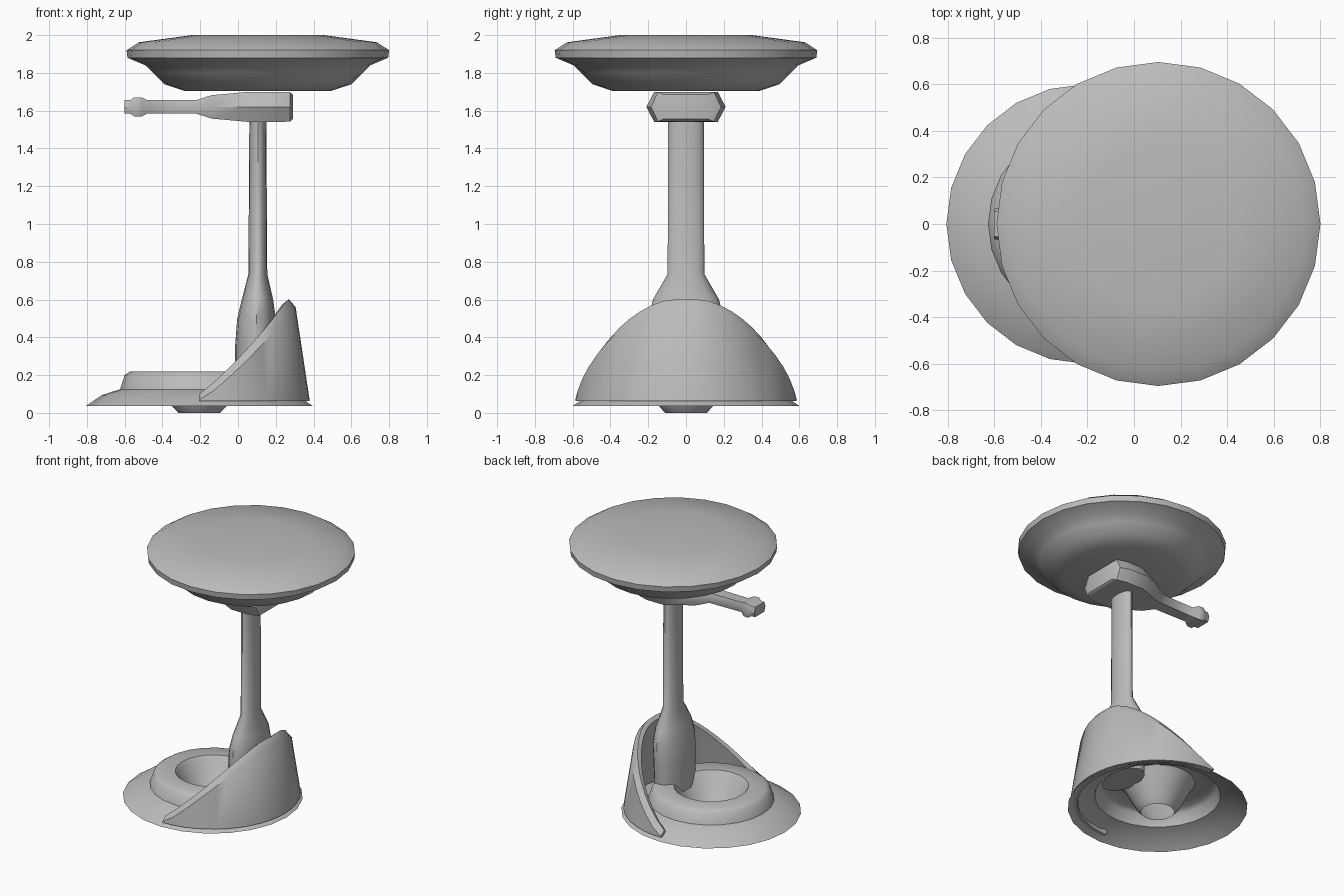
import bpy, bmesh, math

if "Cube" in bpy.data.objects:
    bpy.data.objects.remove(bpy.data.objects["Cube"])

grey = bpy.data.materials.new("warm grey")
grey.diffuse_color = (0.5, 0.5, 0.5, 1)
grey.use_nodes = True
grey.node_tree.nodes["Principled BSDF"].inputs["Base Color"].default_value = grey.diffuse_color


def finish(name, bm, angle=40):
    bmesh.ops.recalc_face_normals(bm, faces=bm.faces)
    mesh = bpy.data.meshes.new(name)
    bm.to_mesh(mesh)
    bm.free()
    mesh.materials.append(grey)
    ob = bpy.data.objects.new(name, mesh)
    bpy.context.collection.objects.link(ob)
    bpy.ops.object.select_all(action='DESELECT')
    ob.select_set(True)
    bpy.context.view_layer.objects.active = ob
    bpy.ops.object.shade_smooth_by_angle(angle=math.radians(angle))
    return ob


def loft(name, rings, cap_start=True, cap_end=True, angle=40):
    """Skin a list of closed point rings."""
    bm = bmesh.new()
    loops = [[bm.verts.new(p) for p in ring] for ring in rings]
    n = len(loops[0])
    for a, b in zip(loops, loops[1:]):
        for i in range(n):
            j = (i + 1) % n
            bm.faces.new((a[i], a[j], b[j], b[i]))
    if cap_start:
        bm.faces.new(loops[0])
    if cap_end:
        bm.faces.new(loops[-1])
    return finish(name, bm, angle)


def ellipse(cx, z, rx, ry, n=24):
    return [(cx + rx * math.cos(2 * math.pi * i / n),
             ry * math.sin(2 * math.pi * i / n), z) for i in range(n)]


# Round cushion seat
seat = [(0.39, 1.705), (0.495, 1.74), (0.555, 1.80), (0.595, 1.84), (0.69, 1.88),
        (0.695, 1.92), (0.63, 1.962), (0.35, 2.0)]
loft("seat", [ellipse(0.105, z, r, r) for r, z in seat])

# Height lever: six-sided sections along x (x, half width, half height)
lever = [(0.29, 0.15, 0.065), (0.275, 0.185, 0.078), (0.20, 0.21, 0.08),
         (0.06, 0.21, 0.08), (-0.14, 0.10, 0.062), (-0.22, 0.055, 0.036),
         (-0.48, 0.05, 0.036), (-0.51, 0.075, 0.05), (-0.55, 0.08, 0.05),
         (-0.57, 0.07, 0.036), (-0.60, 0.065, 0.036)]
hexagon = [(1, 0), (0.8, 1), (-0.8, 1), (-1, 0), (-0.8, -1), (0.8, -1)]
loft("height_lever", [[(x, w * u, 1.62 + h * v) for u, v in hexagon]
                      for x, w, h in lever])

# Oval column flaring into its foot (centre x, z, half x, half y)
column = [(0.092, 0.14, 0.107, 0.18), (0.092, 0.36, 0.107, 0.195),
          (0.098, 0.50, 0.102, 0.20), (0.103, 0.60, 0.083, 0.175),
          (0.105, 0.735, 0.05, 0.097), (0.105, 1.55, 0.045, 0.095)]
loft("column", [ellipse(cx, z, rx, ry, 16) for cx, z, rx, ry in column])

# Thin open base: brim, raised ring and funnel with a hole
base = [(0.60, 0.037), (0.515, 0.095), (0.42, 0.125), (0.395, 0.20), (0.365, 0.22),
        (0.25, 0.22), (0.225, 0.185), (0.145, 0.037), (0.11, 0.0)]
loft("base", [ellipse(-0.205, z, r, r) for r, z in base], False, False)

# Curved back shield, its top edge cut along a slope
sections = []
for i in range(25):
    a = math.radians(-90 + 7.5 * i)
    c, s = math.cos(a), math.sin(a)
    top = 0.10 + 0.5 * min(1, c * 1.02) ** 1.08
    bottom = 0.062

    def point(r, z):
        return (-0.205 + r * c, r * s, z)
    outer = max(bottom + 0.008, top - 0.04)
    sections.append([point(0.535, bottom), point(0.585, bottom),
                     point(0.597 - 0.155 * outer, outer),
                     point(0.56 - 0.14 * top, top),
                     point(0.535 - 0.14 * top, top - 0.02)])
loft("back_shield", sections)
